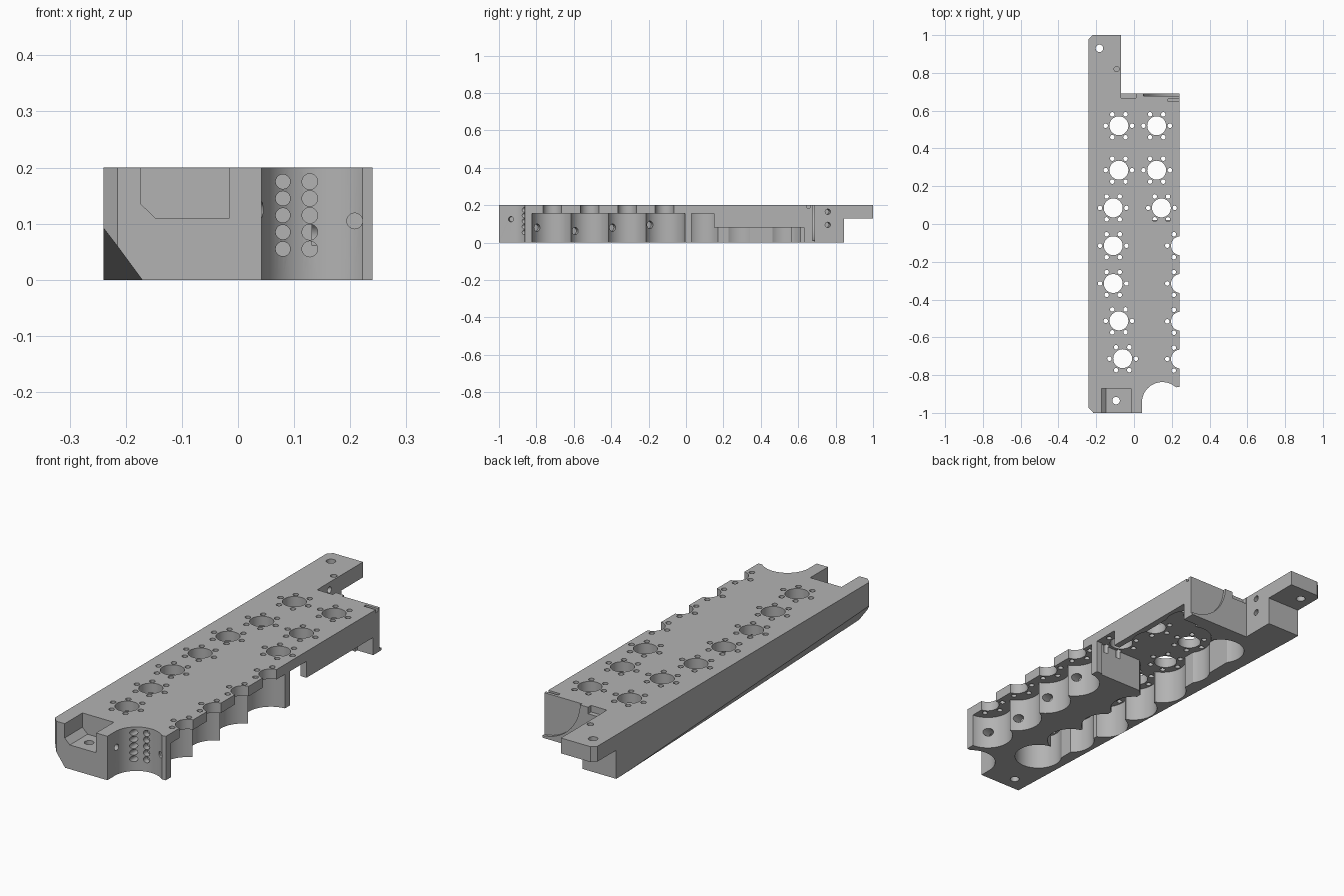
import bpy, bmesh, math
from mathutils import Vector, Matrix

cube = bpy.data.objects.get("Cube")
if cube:
    bpy.data.objects.remove(cube, do_unlink=True)

grey = bpy.data.materials.new("machined_grey")
grey.use_nodes = True
tone = (0.45, 0.45, 0.45, 1)
grey.diffuse_color = tone
grey.node_tree.nodes["Principled BSDF"].inputs["Base Color"].default_value = tone


def box(bm, x0, x1, y0, y1, z0, z1):
    size = Matrix.Diagonal((x1 - x0, y1 - y0, z1 - z0, 1))
    place = Matrix.Translation(((x0 + x1) / 2, (y0 + y1) / 2, (z0 + z1) / 2))
    bmesh.ops.create_cube(bm, size=1, matrix=place @ size)


def rod(bm, start, end, radius, sides=32):
    a, b = Vector(start), Vector(end)
    turn = (b - a).to_track_quat('Z', 'Y').to_matrix().to_4x4()
    bmesh.ops.create_cone(bm, cap_ends=True, segments=sides, radius1=radius, radius2=radius,
                          depth=(b - a).length, matrix=Matrix.Translation((a + b) / 2) @ turn)


def hull(bm, points):
    verts = [bm.verts.new(p) for p in points]
    bmesh.ops.convex_hull(bm, input=verts)


def make(name, bm):
    bmesh.ops.recalc_face_normals(bm, faces=bm.faces)
    mesh = bpy.data.meshes.new(name)
    bm.to_mesh(mesh)
    bm.free()
    mesh.materials.append(grey)
    obj = bpy.data.objects.new(name, mesh)
    bpy.context.collection.objects.link(obj)
    return obj


# Solid block from its plan outline, with the concave front corner
arc = []
for i in range(25):
    a = math.radians(180 - i * 132 / 24)
    arc.append((0.15 + 0.108 * math.cos(a), -0.945 + 0.108 * math.sin(a)))
outline = [(-0.24, -0.975), (-0.215, -1), (0.042, -1)] + arc + [
    (0.24, -0.862), (0.24, 0.69), (-0.07, 0.69), (-0.07, 1), (-0.22, 1), (-0.24, 0.98)]
bm = bmesh.new()
base = bm.faces.new([bm.verts.new((x, y, 0)) for x, y in outline])
top = bmesh.ops.extrude_face_region(bm, geom=[base])["geom"]
bmesh.ops.translate(bm, vec=(0, 0, 0.2), verts=[v for v in top if isinstance(v, bmesh.types.BMVert)])
block = make("machined_block", bm)
bpy.context.view_layer.objects.active = block
block.select_set(True)


def cut(name, bm):
    cutter = make(name, bm)
    cutter.hide_render = True
    mod = block.modifiers.new(name, 'BOOLEAN')
    mod.operation, mod.solver, mod.object = 'DIFFERENCE', 'EXACT', cutter
    mod.use_self = True
    bpy.ops.object.modifier_apply(modifier=name)
    bpy.data.objects.remove(cutter, do_unlink=True)


# Bore centres
left_row = [(-0.08, 0.52), (-0.08, 0.285), (-0.11, 0.085), (-0.11, -0.115),
            (-0.11, -0.315), (-0.08, -0.513), (-0.06, -0.713)]
right_row = [(0.12, 0.52), (0.12, 0.285), (0.145, 0.085)]
edge_row = [(0.246, -0.115 - 0.2 * i) for i in range(4)]
ceiling = 0.155

# Scalloped pockets under the top plate
bm = bmesh.new()
for x, y in left_row:
    rod(bm, (x + 0.015, y, -0.1), (x + 0.015, y, ceiling), 0.103, 48)
for x, y in right_row[:2]:
    rod(bm, (x, y, -0.1), (x, y, ceiling), 0.101, 48)
box(bm, -0.13, -0.04, -0.7, 0.1, -0.1, ceiling)
box(bm, -0.15, 0.21, 0.022, 0.55, -0.1, ceiling)
cut("pocket_cutter", bm)

# Pockets open to the right side, and the low side window
bm = bmesh.new()
for x, y in edge_row:
    rod(bm, (x, y, -0.1), (x, y, ceiling), 0.11, 48)
cut("edge_pocket_cutter", bm)
bm = bmesh.new()
box(bm, 0.1, 0.3, 0.03, 0.15, -0.1, ceiling)
cut("side_opening_cutter", bm)
bm = bmesh.new()
box(bm, 0.16, 0.3, 0.12, 0.63, -0.1, 0.08)
cut("side_window_cutter", bm)

# Undercut of the rear tab and tapered chamfer on the lower left edge
bm = bmesh.new()
box(bm, -0.3, 0, 0.845, 1.1, -0.1, 0.13)
cut("tab_undercut_cutter", bm)
bm = bmesh.new()
hull(bm, [(-0.24, 0.8, 0), (-0.26, 0.8, -0.02), (-0.24, -1.02, 0.095), (-0.17, -1.02, 0),
          (-0.17, -1.02, -0.05), (-0.28, -1.02, -0.05), (-0.28, -1.02, 0.147)])
cut("chamfer_cutter", bm)

# Large bores and the six bolt holes around each
bm = bmesh.new()
for x, y in left_row + right_row + edge_row:
    rod(bm, (x, y, 0.1), (x, y, 0.3), 0.05, 40)
    for k in range(6):
        a = math.radians(60 * k)
        bx, by = x + 0.07 * math.cos(a), y + 0.07 * math.sin(a)
        if bx < 0.23:
            rod(bm, (bx, by, 0.12), (bx, by, 0.3), 0.012, 16)
cut("bore_cutter", bm)

# Front step with a bevelled left side
bm = bmesh.new()
hull(bm, [(x, y, z) for y in (-1.1, -0.872)
          for x, z in ((-0.173, 0.3), (-0.173, 0.135), (-0.147, 0.11), (-0.015, 0.11), (-0.015, 0.3))])
cut("front_step_cutter", bm)

# Mounting holes through the front step and rear tab
bm = bmesh.new()
rod(bm, (-0.095, -0.935, -0.1), (-0.095, -0.935, 0.3), 0.02)
rod(bm, (-0.183, 0.93, 0), (-0.183, 0.93, 0.3), 0.02)
rod(bm, (-0.092, 0.82, 0.14), (-0.092, 0.82, 0.3), 0.014, 20)
cut("mounting_hole_cutter", bm)

# Port grid in the concave corner, with countersunk mouths
bm = bmesh.new()
for i in range(5):
    z = 0.055 + 0.03 * i
    for x, r in ((0.08, 0.013), (0.128, 0.014)):
        rod(bm, (x, -1.1, z), (x, -0.815, z), r, 20)
rod(bm, (0.208, -1.0, 0.105), (0.208, -0.84, 0.105), 0.014, 20)
rod(bm, (0.1, -0.95, 0.125), (0.02, -0.93, 0.125), 0.014, 20)
cut("front_port_cutter", bm)

# Ports in the right-hand scalloped wall and on the tab side
bm = bmesh.new()
for y, z in ((-0.585, 0.062), (-0.385, 0.08), (-0.185, 0.095), (-0.79, 0.08)):
    rod(bm, (0.26, y + 0.02, z), (0.13, y - 0.02, z), 0.02, 24)
for z in (0.165, 0.095):
    rod(bm, (0, 0.77, z), (-0.12, 0.75, z), 0.014, 20)
cut("side_port_cutter", bm)

# Shallow quarter-round recess and notches on the rear face
bm = bmesh.new()
rod(bm, (0.25, 0.677, 0.21), (0.25, 0.75, 0.21), 0.2, 64)
cut("rear_recess_cutter", bm)
bm = bmesh.new()
box(bm, -0.069, 0.01, 0.668, 0.75, 0.17, 0.3)
box(bm, 0.18, 0.3, 0.648, 0.663, 0.185, 0.3)
cut("rear_notch_cutter", bm)

bpy.ops.object.shade_smooth_by_angle(angle=math.radians(30))
